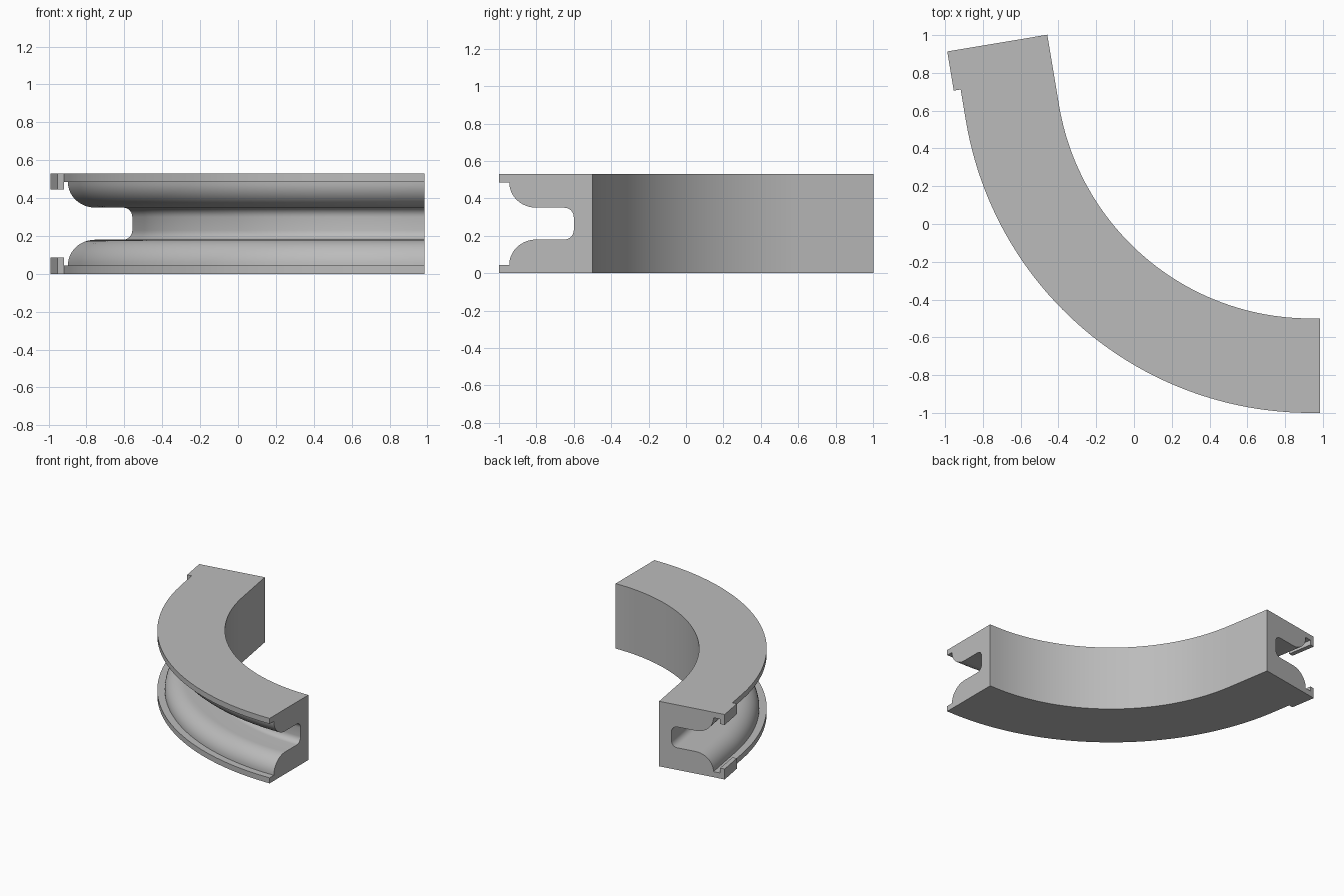
import bpy
import bmesh
import math
from mathutils import Vector

if "Cube" in bpy.data.objects:
    bpy.data.objects.remove(bpy.data.objects["Cube"])

HEIGHT, DEPTH = 0.53, 0.5
RADIUS, TURN = 1.85, math.radians(80.5)
LEAD, TAIL, TAB = 0.05, 0.38, 0.21

grey = bpy.data.materials.new("plain grey")
grey.use_nodes = True
grey.diffuse_color = (0.5, 0.5, 0.5, 1)
grey.node_tree.nodes["Principled BSDF"].inputs["Base Color"].default_value = (0.5, 0.5, 0.5, 1)


def station(angle, along=0.0):
    """Outer-edge point and inward direction on the bend."""
    inward = Vector((math.sin(angle), math.cos(angle), 0))
    tangent = Vector((-math.cos(angle), math.sin(angle), 0))
    centre = Vector((0.985 - LEAD, RADIUS - 1, 0))
    return centre - inward * RADIUS + tangent * along, inward


def arc(cx, cz, rx, rz, start, end, steps):
    """Quarter-round points in (depth, height)."""
    angles = [math.radians(start + (end - start) * i / steps) for i in range(steps + 1)]
    return [(cx + rx * math.cos(a), cz + rz * math.sin(a)) for a in angles]


def sweep(name, profile, path):
    """Carry a closed (depth, height) profile along the path and cap it."""
    bm = bmesh.new()
    rings = [[bm.verts.new(p + n * d + Vector((0, 0, z))) for d, z in profile] for p, n in path]
    count = len(profile)
    for a, b in zip(rings, rings[1:]):
        for i in range(count):
            j = (i + 1) % count
            bm.faces.new((a[i], a[j], b[j], b[i]))
    bm.faces.new(rings[0])
    bm.faces.new(rings[-1])
    bmesh.ops.recalc_face_normals(bm, faces=bm.faces)
    mesh = bpy.data.meshes.new(name)
    bm.to_mesh(mesh)
    bm.free()
    mesh.materials.append(grey)
    obj = bpy.data.objects.new(name, mesh)
    bpy.context.collection.objects.link(obj)
    bpy.ops.object.select_all(action="DESELECT")
    obj.select_set(True)
    bpy.context.view_layer.objects.active = obj
    bpy.ops.object.shade_smooth_by_angle(angle=math.radians(30))
    return obj


# Lower half of the section: flange lip, rounded shoulder, slot with soft corner
lower = [(DEPTH, 0), (0, 0), (0, 0.045)]
lower += arc(0.2, 0.045, 0.145, 0.135, 180, 90, 12)
lower += arc(0.35, 0.23, 0.05, 0.05, -90, 0, 6)
section = lower + [(d, HEIGHT - z) for d, z in reversed(lower)]

# Curved channel with a short straight run at each end
STEPS = 48
path = [station(0, -LEAD)]
path += [station(TURN * i / STEPS) for i in range(STEPS + 1)]
path += [station(TURN, TAIL)]
sweep("curved_channel", section, path)

# Straight tabs outside both flanges at the far end
tab_path = [station(TURN, TAIL - TAB), station(TURN, TAIL)]
for name, base in (("lower_tab", 0), ("upper_tab", HEIGHT - 0.085)):
    top = base + 0.085
    sweep(name, [(-0.037, base), (0, base), (0, top), (-0.037, top)], tab_path)
